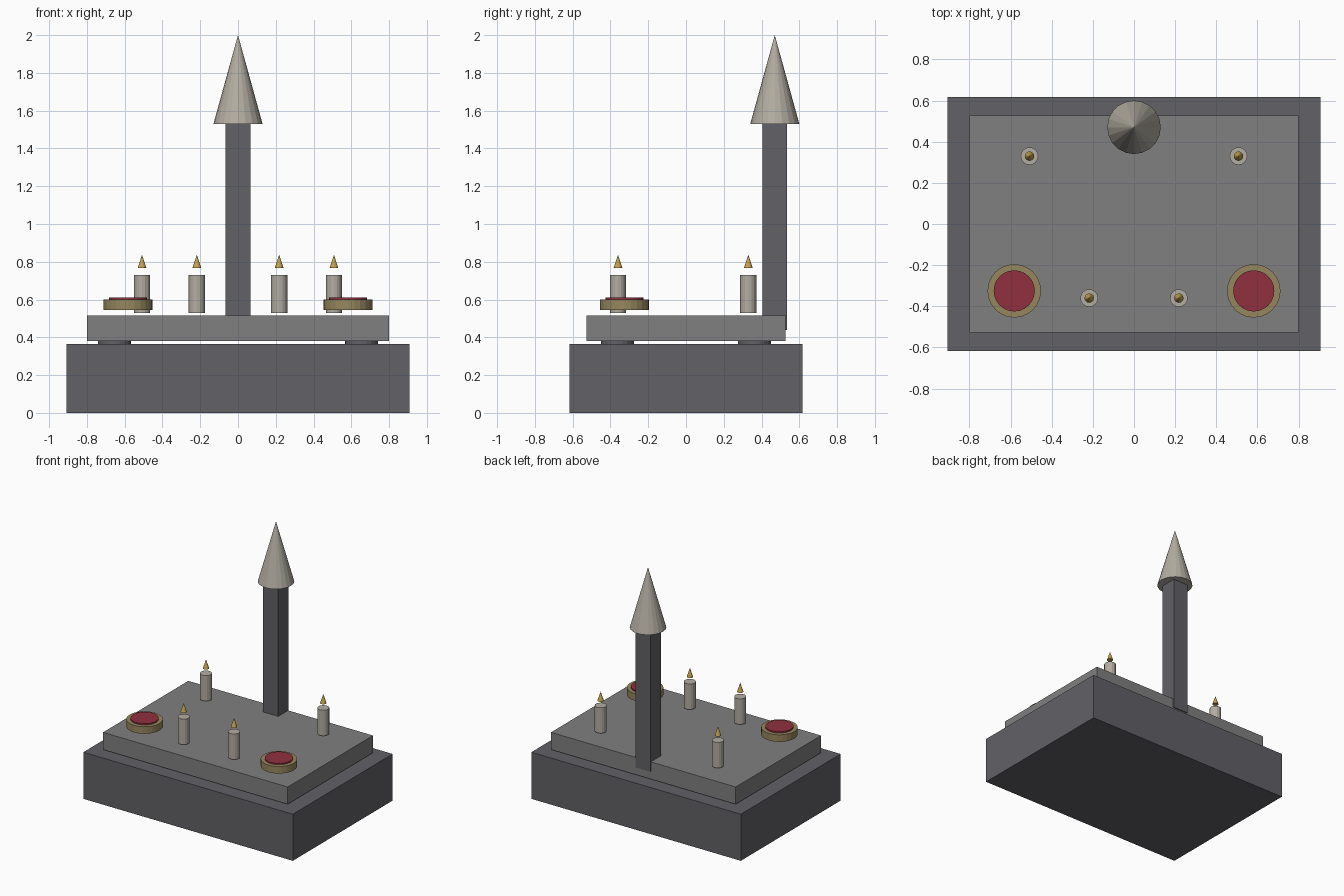
import bpy

if "Cube" in bpy.data.objects:
    bpy.data.objects.remove(bpy.data.objects["Cube"])


def material(name, rgb):
    m = bpy.data.materials.new(name)
    m.diffuse_color = (*rgb, 1)
    m.use_nodes = True
    m.node_tree.nodes["Principled BSDF"].inputs["Base Color"].default_value = m.diffuse_color
    return m


DARK = material("dark_stone", (0.12, 0.12, 0.135))
STONE = material("stone", (0.22, 0.215, 0.215))
BONE = material("bone", (0.45, 0.42, 0.36))
BRASS = material("brass", (0.30, 0.24, 0.11))
FLAME = material("flame_gold", (0.55, 0.36, 0.08))
RED = material("red", (0.28, 0.03, 0.05))


def finish(name, mat):
    ob = bpy.context.object
    ob.name = name
    ob.data.materials.append(mat)
    return ob


def box(name, x, y, z0, z1, sx, sy, mat):
    bpy.ops.mesh.primitive_cube_add(size=1, location=(x, y, (z0 + z1) / 2))
    ob = finish(name, mat)
    ob.scale = (sx, sy, z1 - z0)
    bpy.ops.object.transform_apply(location=False, rotation=False, scale=True)


def round_part(name, x, y, z0, z1, r0, r1, sides, mat):
    bpy.ops.mesh.primitive_cone_add(vertices=sides, radius1=r0, radius2=r1,
                                    depth=z1 - z0, location=(x, y, (z0 + z1) / 2))
    finish(name, mat)


# Base block, slab and rear post with spike
box("base", 0, 0, 0, 0.365, 1.815, 1.235, DARK)
box("slab", 0, 0, 0.38, 0.515, 1.6, 1.055, STONE)
box("post", 0, 0.47, 0.44, 1.53, 0.13, 0.13, DARK)
round_part("spike", 0, 0.47, 1.53, 2.0, 0.13, 0, 20, BONE)

for side, s in (("left", -1), ("right", 1)):
    # Legs running through the base up to the slab
    for end, y in (("front", -0.363), ("back", 0.363)):
        round_part(f"leg_{end}_{side}", s * 0.653, y, 0, 0.38, 0.087, 0.087, 20, DARK)

    # Shallow bowls with red contents
    round_part(f"bowl_{side}", s * 0.582, -0.325, 0.545, 0.60, 0.13, 0.13, 24, BRASS)
    round_part(f"bowl_contents_{side}", s * 0.582, -0.325, 0.585, 0.61, 0.1, 0.1, 24, RED)

    # Candles with floating flames
    for end, x, y in (("front", 0.218, -0.36), ("back", 0.508, 0.33)):
        round_part(f"candle_{end}_{side}", s * x, y, 0.53, 0.73, 0.043, 0.043, 16, BONE)
        round_part(f"flame_{end}_{side}", s * x, y, 0.767, 0.837, 0.023, 0, 12, FLAME)
